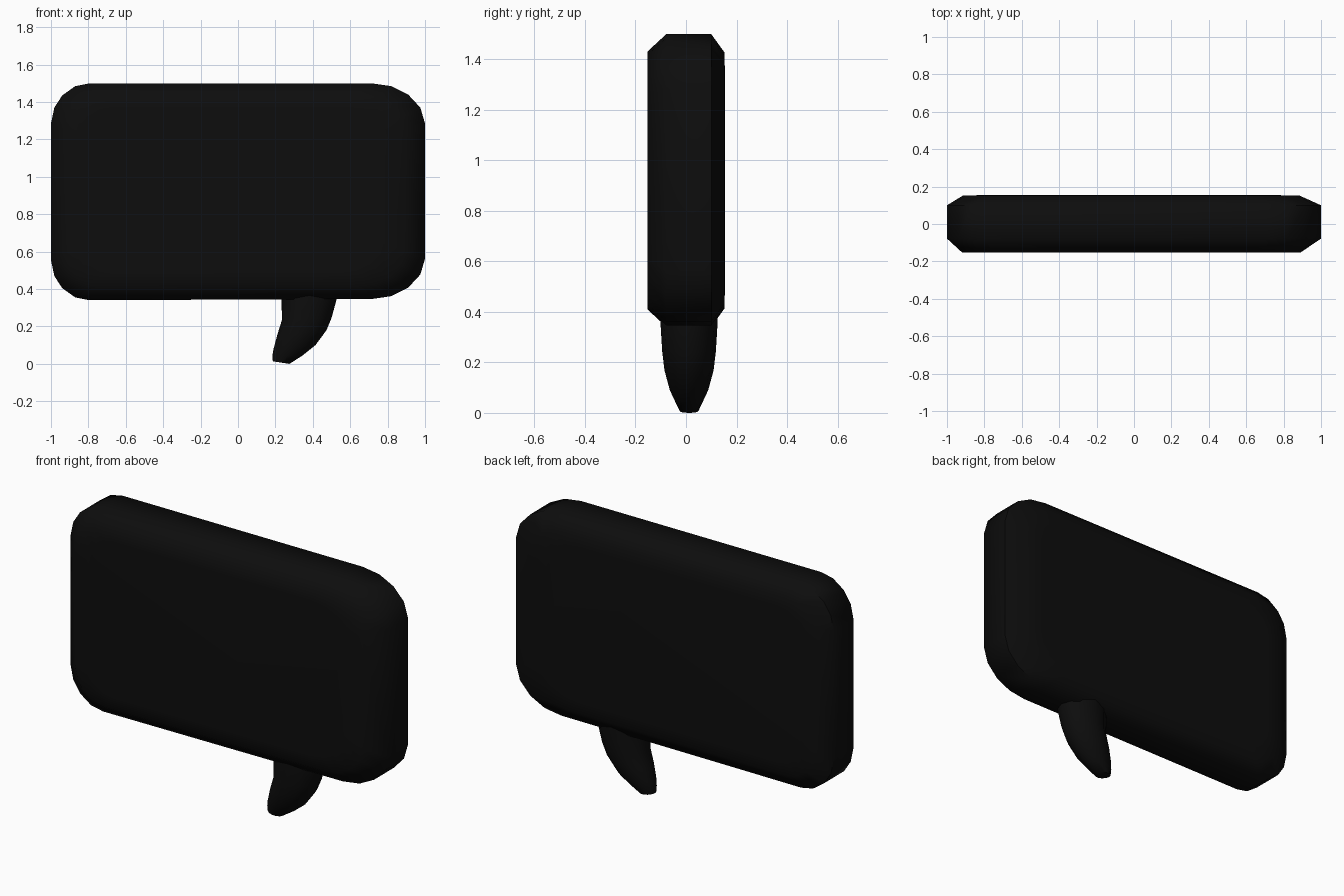
import bpy, bmesh
from math import cos, sin, pi
from mathutils import Vector

if "Cube" in bpy.data.objects:
    bpy.data.objects.remove(bpy.data.objects["Cube"])

black = bpy.data.materials.new("black")
black.diffuse_color = (0.004, 0.004, 0.004, 1)
black.use_nodes = True
black.node_tree.nodes["Principled BSDF"].inputs["Base Color"].default_value = black.diffuse_color


def loft(name, rings, cap_start=True, cap_end=True):
    """Skin a list of equal-length closed rings."""
    bm = bmesh.new()
    vs = [[bm.verts.new(p) for p in ring] for ring in rings]
    n = len(vs[0])
    for a, b in zip(vs, vs[1:]):
        for i in range(n):
            j = (i + 1) % n
            bm.faces.new((a[i], a[j], b[j], b[i]))
    if cap_start:
        bm.faces.new(vs[0][::-1])
    if cap_end:
        bm.faces.new(vs[-1])
    bmesh.ops.recalc_face_normals(bm, faces=bm.faces)
    me = bpy.data.meshes.new(name)
    bm.to_mesh(me)
    bm.free()
    me.materials.append(black)
    ob = bpy.data.objects.new(name, me)
    bpy.context.collection.objects.link(ob)
    bpy.context.view_layer.objects.active = ob
    ob.select_set(True)
    bpy.ops.object.shade_smooth_by_angle(angle=1.05)
    ob.select_set(False)
    return ob


# Bubble: faceted rounded rectangle with chamfered front and back rims
left_corner = [(-1, 1.285), (-0.982, 1.37), (-0.94, 1.435), (-0.87, 1.485), (-0.795, 1.5)]
right_corner = [(0.715, 1.5), (0.82, 1.485), (0.91, 1.44), (0.975, 1.37), (1, 1.285)]
top = left_corner + right_corner
bottom = [(x, 1.84 - z + 0.004 * (x + 1)) for x, z in reversed(top)]
outline = top + bottom


def bubble_ring(y, inset):
    sx, sz = 1 - inset, 1 - 1.65 * inset
    if inset:
        sz = (0.58 - inset * 0.72) / 0.58
    dx = -0.15 * inset
    return [(x * sx + dx, y, 0.92 + (z - 0.92) * sz) for x, z in outline]


loft("speech_bubble", [
    bubble_ring(-0.153, 0.2),
    bubble_ring(-0.152, 0.095),
    bubble_ring(-0.078, 0.0),
    bubble_ring(0.1, 0.0),
    bubble_ring(0.152, 0.1),
    bubble_ring(0.154, 0.2),
])

# Tail: curved horn; each row is left edge, right edge (x, z), half depth, centre y
sections = [
    ((0.235, 0.42), (0.535, 0.42), 0.113, 0.012),
    ((0.233, 0.33), (0.527, 0.345), 0.112, 0.012),
    ((0.235, 0.235), (0.500, 0.245), 0.106, 0.012),
    ((0.210, 0.155), (0.473, 0.180), 0.097, 0.012),
    ((0.190, 0.080), (0.414, 0.100), 0.076, 0.012),
    ((0.184, 0.045), (0.345, 0.045), 0.055, 0.012),
    ((0.186, 0.014), (0.275, 0.000), 0.037, 0.012),
]
SIDES = 12
rings = []
for (lx, lz), (rx, rz), half, yc in sections:
    mid = Vector(((lx + rx) / 2, yc, (lz + rz) / 2))
    u = Vector(((rx - lx) / 2, 0, (rz - lz) / 2))
    v = Vector((0, half, 0))
    rings.append([mid + u * cos(2 * pi * k / SIDES) + v * sin(2 * pi * k / SIDES)
                  for k in range(SIDES)])
loft("bubble_tail", rings, cap_start=False)
